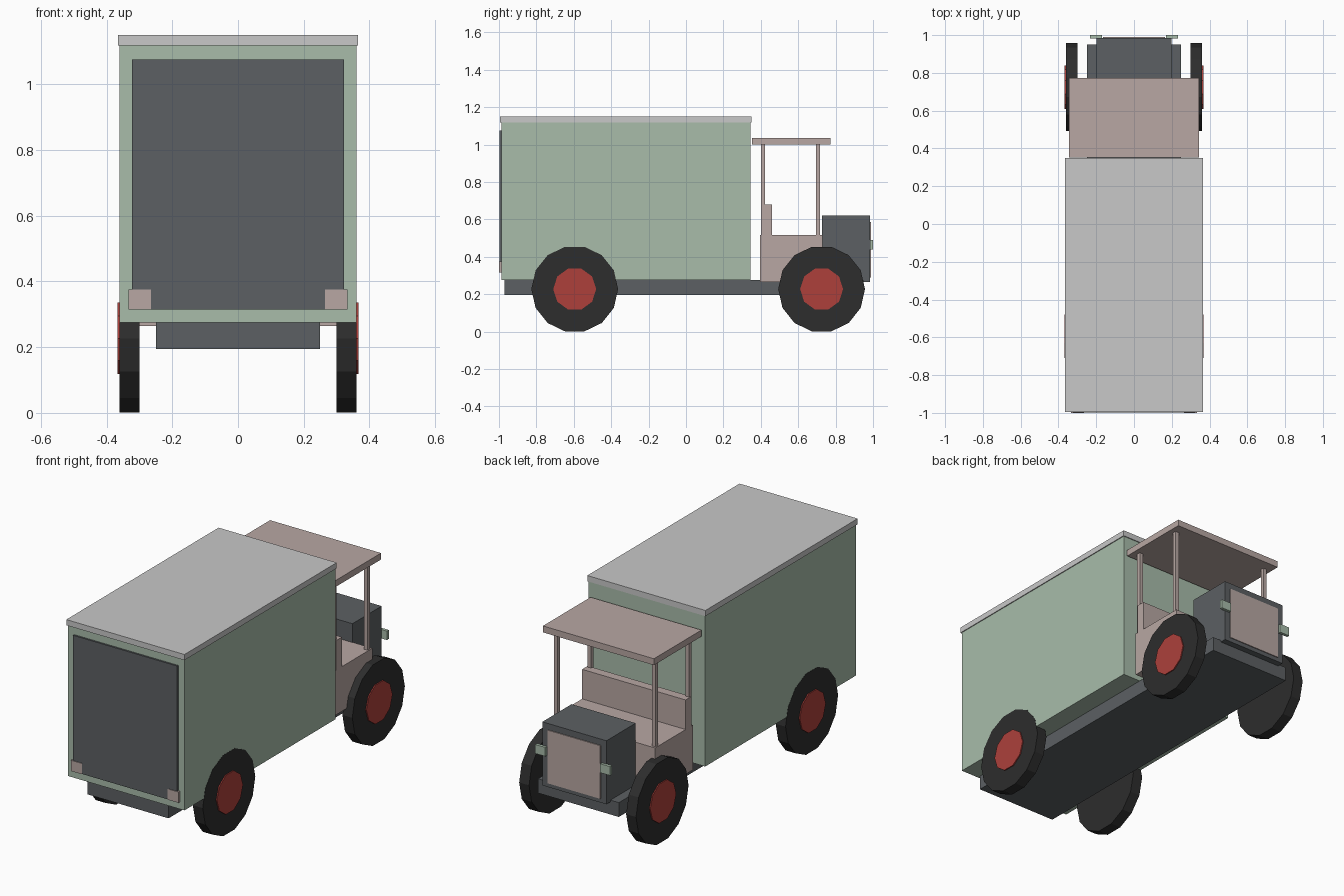
import bpy, math

if "Cube" in bpy.data.objects:
    bpy.data.objects.remove(bpy.data.objects["Cube"], do_unlink=True)


def paint(name, hex_code):
    def linear(c):
        return c / 12.92 if c < 0.04 else ((c + 0.055) / 1.055) ** 2.4
    rgb = [linear(v / 255) for v in bytes.fromhex(hex_code)]
    mat = bpy.data.materials.new(name)
    mat.use_nodes = True
    mat.diffuse_color = (*rgb, 1)
    mat.node_tree.nodes["Principled BSDF"].inputs["Base Color"].default_value = (*rgb, 1)
    return mat


GREEN = paint("sage green", "a8bcaa")
SLATE = paint("slate grey", "5c6063")
PINK = paint("dusty pink", "b8a7a3")
LIGHT = paint("light grey", "c8c8c8")
BLACK = paint("tyre black", "2d2d2d")
RED = paint("hub red", "ad403b")


def box(name, mat, x, y, z):
    """Box between the (low, high) limits on each axis."""
    bpy.ops.mesh.primitive_cube_add(size=1, location=[sum(r) / 2 for r in (x, y, z)])
    ob = bpy.context.object
    ob.name = name
    ob.scale = [r[1] - r[0] for r in (x, y, z)]
    bpy.ops.object.transform_apply(location=False, rotation=False, scale=True)
    ob.data.materials.append(mat)
    return ob


def wide(name, mat, half, y, z):
    return box(name, mat, (-half, half), y, z)


def pair(name, mat, x, y, z):
    box("left_" + name, mat, x, y, z)
    box("right_" + name, mat, (-x[1], -x[0]), y, z)


def disc(name, mat, sides, radius, x, y, z):
    """Upright disc on a sideways axle, with a flat at top and bottom."""
    bpy.ops.mesh.primitive_cylinder_add(
        vertices=sides, radius=radius, depth=abs(x[1] - x[0]),
        location=(sum(x) / 2, y, z), rotation=(0, math.pi / 2, 0))
    ob = bpy.context.object
    ob.name = name
    # turn so corners lie fore and aft
    bpy.ops.object.transform_apply(location=False, rotation=True, scale=False)
    ob.data.materials.append(mat)
    return ob


# Chassis
wide("chassis", SLATE, 0.25, (-0.97, 0.95), (0.195, 0.275))

# Cargo body
wide("cargo_box", GREEN, 0.36, (-0.987, 0.345), (0.275, 1.12))
wide("cargo_roof", LIGHT, 0.365, (-0.994, 0.35), (1.118, 1.15))
wide("rear_door", SLATE, 0.322, (-0.997, -0.985), (0.315, 1.075))
pair("rear_lamp", PINK, (0.265, 0.333), (-1.0, -0.98), (0.315, 0.375))

# Open cab
wide("cab_body", PINK, 0.32, (0.395, 0.73), (0.265, 0.515))
wide("seat_back", PINK, 0.32, (0.41, 0.46), (0.51, 0.68))
wide("cab_roof", PINK, 0.343, (0.353, 0.773), (1.0, 1.036))
for place, y in (("rear", 0.411), ("front", 0.706)):
    pair(place + "_post", PINK, (0.292, 0.314), (y - 0.011, y + 0.011), (0.51, 1.005))

# Engine hood, grille and headlights
wide("hood", SLATE, 0.198, (0.727, 0.985), (0.265, 0.62))
wide("grille", PINK, 0.163, (0.98, 0.99), (0.288, 0.585))
pair("headlight", GREEN, (0.17, 0.232), (0.983, 1.0), (0.44, 0.49))

# Wheels
for place, y in (("rear", -0.595), ("front", 0.725)):
    for side, s in (("left", 1), ("right", -1)):
        disc(f"{place}_{side}_tyre", BLACK, 14, 0.232, (s * 0.3, s * 0.361), y, 0.227)
        disc(f"{place}_{side}_hub", RED, 10, 0.115, (s * 0.32, s * 0.367), y, 0.227)

# Set a corner of each disc pointing along the length of the truck
for ob in bpy.data.objects:
    if ob.name.endswith(("tyre", "hub")):
        top = max(v.co.z for v in ob.data.vertices)
        reach = max(v.co.y for v in ob.data.vertices)
        if reach < top:
            ob.rotation_euler.x = math.pi / 2
